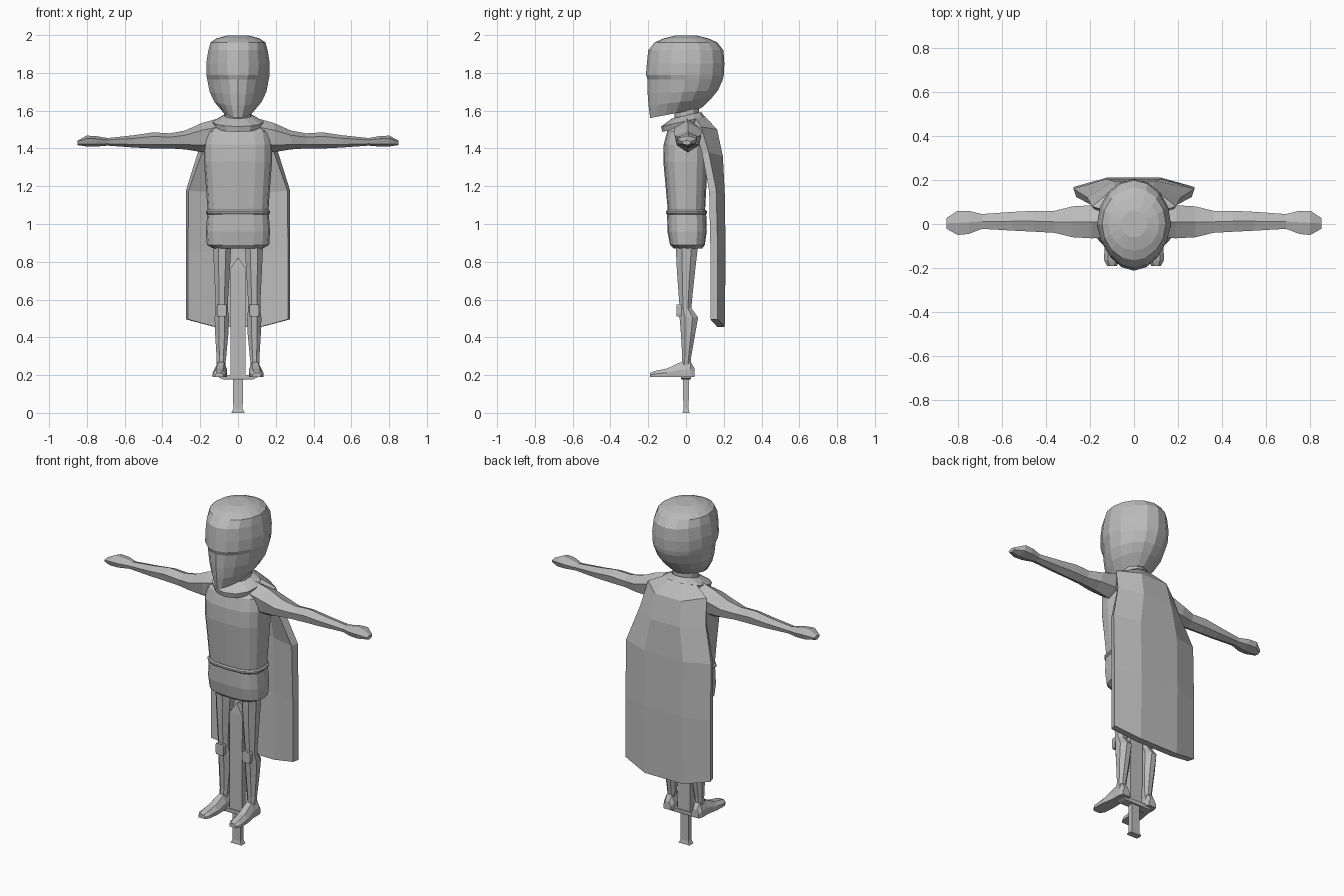
import bpy, bmesh, math
from mathutils import Vector

if "Cube" in bpy.data.objects:
    bpy.data.objects.remove(bpy.data.objects["Cube"])

grey = bpy.data.materials.new("plain_grey")
grey.diffuse_color = (0.5, 0.5, 0.5, 1)
grey.use_nodes = True
grey.node_tree.nodes["Principled BSDF"].inputs["Base Color"].default_value = grey.diffuse_color


def finish(name, bm, recalc=True):
    if recalc:
        bmesh.ops.recalc_face_normals(bm, faces=bm.faces)
    me = bpy.data.meshes.new(name)
    bm.to_mesh(me)
    bm.free()
    me.materials.append(grey)
    ob = bpy.data.objects.new(name, me)
    bpy.context.collection.objects.link(ob)
    return ob


def loft(name, rings, closed=False):
    """Skin a stack of equal rings; cap the ends unless closed into a loop."""
    bm = bmesh.new()
    vs = [[bm.verts.new(p) for p in r] for r in rings]
    n = len(vs[0])
    pairs = list(zip(vs, vs[1:])) + ([(vs[-1], vs[0])] if closed else [])
    for a, b in pairs:
        for i in range(n):
            j = (i + 1) % n
            bm.faces.new((a[i], a[j], b[j], b[i]))
    if not closed:
        bm.faces.new(vs[0])
        bm.faces.new(vs[-1])
    return finish(name, bm)


def ring(z, w, yf, yb, n=16, tilt=0, pinch=0, cx=0, power=1.0, turn=0):
    """Horizontal ring with half width w, front yf and back yb."""
    pts = []
    cy, ry = (yf + yb) / 2, (yb - yf) / 2
    for i in range(n):
        a = 2 * math.pi * (i + turn) / n
        c, s = math.cos(a), math.sin(a)
        x = w * math.copysign(abs(c) ** power, c)
        y = cy + ry * math.copysign(abs(s) ** power, s)
        if s < 0:
            x *= 1 + pinch * s
        pts.append(Vector((cx + x, y, z + tilt * y)))
    return pts


def mirror(ob):
    m = ob.modifiers.new("mirror", "MIRROR")
    m.use_axis[0] = True
    return ob


# Head: egg section, slanted jaw, slight step under the brow
head = [(1.597, .075, -.19, .08, .19, .3), (1.65, .125, -.198, .135, .12, .3),
        (1.70, .15, -.203, .17, .05, .3), (1.765, .163, -.203, .195, 0, .25),
        (1.79, .168, -.212, .2, 0, .15), (1.85, .168, -.207, .203, 0, .12),
        (1.92, .157, -.2, .198, 0, .1), (1.962, .145, -.165, .165, 0, 0),
        (1.982, .115, -.12, .12, 0, 0), (1.997, .06, -.06, .06, 0, 0)]
loft("head", [ring(z, w, f, b, 16, t, p) for z, w, f, b, t, p in head])

# Neck
loft("neck", [ring(z, .07, -.06, .07, 12) for z in (1.48, 1.64)])

# Collar: sloping band around the neck
collar = [(1.515, .125, -.125, .09), (1.545, .135, -.132, .1),
          (1.575, .075, -.075, .08), (1.54, .07, -.07, .075)]
loft("collar", [ring(z, w, f, b, 12, .22) for z, w, f, b in collar], True)

# Torso, belt and hips
torso = [(1.055, .16, -.095, .1), (1.2, .17, -.108, .108), (1.33, .18, -.12, .115),
         (1.42, .18, -.118, .118), (1.49, .168, -.1, .105), (1.54, .1, -.065, .08)]
loft("torso", [ring(z, w, f, b, 16, 0, 0, 0, .7) for z, w, f, b in torso])
loft("belt", [ring(z, w, f, b, 16, 0, 0, 0, .7) for z, w, f, b in
              ((1.05, .163, -.1, .105), (1.057, .17, -.105, .112),
               (1.066, .17, -.105, .112), (1.073, .163, -.1, .105))])
hips = [(.87, .13, -.065, .085), (.89, .165, -.085, .1),
        (.96, .17, -.098, .11), (1.05, .163, -.1, .107)]
loft("hips", [ring(z, w, f, b, 16, 0, 0, 0, .7) for z, w, f, b in hips])


# Arms with hands: six-sided section with a ridge on top
def arm_ring(x, y0, y1, z0, z1):
    yc, zc = (y0 + y1) / 2, (z0 + z1) / 2
    q = (z1 - z0) / 4
    return [Vector(p) for p in ((x, yc, z1), (x, y1, zc + q), (x, y1 * .8 + yc * .2, zc - q),
                                (x, yc, z0), (x, y0 * .8 + yc * .2, zc - q), (x, y0, zc + q))]


arm = [(.1, -.06, .07, 1.38, 1.56), (.19, -.065, .085, 1.38, 1.535),
       (.28, -.06, .08, 1.395, 1.495), (.36, -.04, .06, 1.40, 1.48),
       (.45, -.035, .06, 1.40, 1.485), (.55, -.03, .055, 1.405, 1.47),
       (.69, -.022, .045, 1.415, 1.455), (.75, -.045, .06, 1.41, 1.465),
       (.8, -.05, .06, 1.41, 1.468), (.85, -.022, .028, 1.418, 1.442)]
mirror(loft("arm", [arm_ring(*r) for r in arm]))

# Legs: (z, centre x, half width, front, back)
thigh = [(.54, .086, .034, -.035, .03), (.6, .086, .036, -.04, .035),
         (.75, .085, .045, -.052, .052), (.9, .084, .053, -.06, .07)]
shin = [(.25, .09, .024, -.025, .025), (.3, .088, .028, -.022, .03),
        (.42, .086, .038, -.03, .052), (.505, .086, .041, -.038, .068),
        (.555, .086, .034, -.036, .03)]
for name, rows in (("thigh", thigh), ("shin", shin)):
    mirror(loft(name, [ring(z, w, f, b, 8, cx=c, turn=.5) for z, c, w, f, b in rows]))

# Knee plate
knee = [(.51, .026), (.525, .03), (.565, .03), (.575, .024)]
mirror(loft("knee_plate", [ring(z, w, -.052, -.02, 4, cx=.086, power=.5, turn=.5)
                           for z, w in knee]))


# Feet: flat sole, low toe and raised instep
def foot_ring(y, hw, top, cx):
    return [Vector(p) for p in ((cx - hw, y, .19), (cx + hw, y, .19), (cx + hw, y, .19 + (top - .19) * .5),
                                (cx + hw * .5, y, top), (cx - hw * .5, y, top),
                                (cx - hw, y, .19 + (top - .19) * .5))]


foot = [(-.19, .022, .212, .1), (-.165, .036, .222, .1), (-.1, .038, .235, .096),
        (-.03, .032, .268, .09), (.025, .032, .27, .09), (.045, .024, .235, .09)]
mirror(loft("foot", [foot_ring(*r) for r in foot]))


# Support post between the legs, foot flange and lower peg
def box_stack(name, rows):
    loft(name, [[Vector((sx * x, sy * y, z)) for sx, sy in ((-1, -1), (1, -1), (1, 1), (-1, 1))]
                for z, x, y in rows])


box_stack("support_post", [(.19, .04, .02), (.76, .042, .02), (.82, .004, .015)])
box_stack("support_flange", [(.178, .08, .025), (.186, .1, .027), (.2, .1, .027)])
box_stack("support_peg", [(0, .035, .018), (.022, .025, .014), (.18, .026, .016)])

# Cape: rows of (middle z, edge z, half width, middle y, edge y)
cape_rows = [(1.57, 1.56, .1, .1, .05), (1.5, 1.515, .19, .165, .08),
             (1.36, 1.38, .212, .195, .12), (1.17, 1.18, .275, .205, .16),
             (.85, .85, .275, .21, .168), (.455, .495, .275, .205, .168)]
cols = (-1, -.45, 0, .45, 1)
bm = bmesh.new()
grid = [[bm.verts.new((c * w, ye if abs(c) == 1 else ym, ze if abs(c) == 1 else zm))
         for c in cols] for zm, ze, w, ym, ye in cape_rows]
for a, b in zip(grid, grid[1:]):
    for i in range(4):
        bm.faces.new((a[i], a[i + 1], b[i + 1], b[i]))
cape = finish("cape", bm, False)
thick = cape.modifiers.new("thickness", "SOLIDIFY")
thick.thickness = .04
thick.offset = -1
